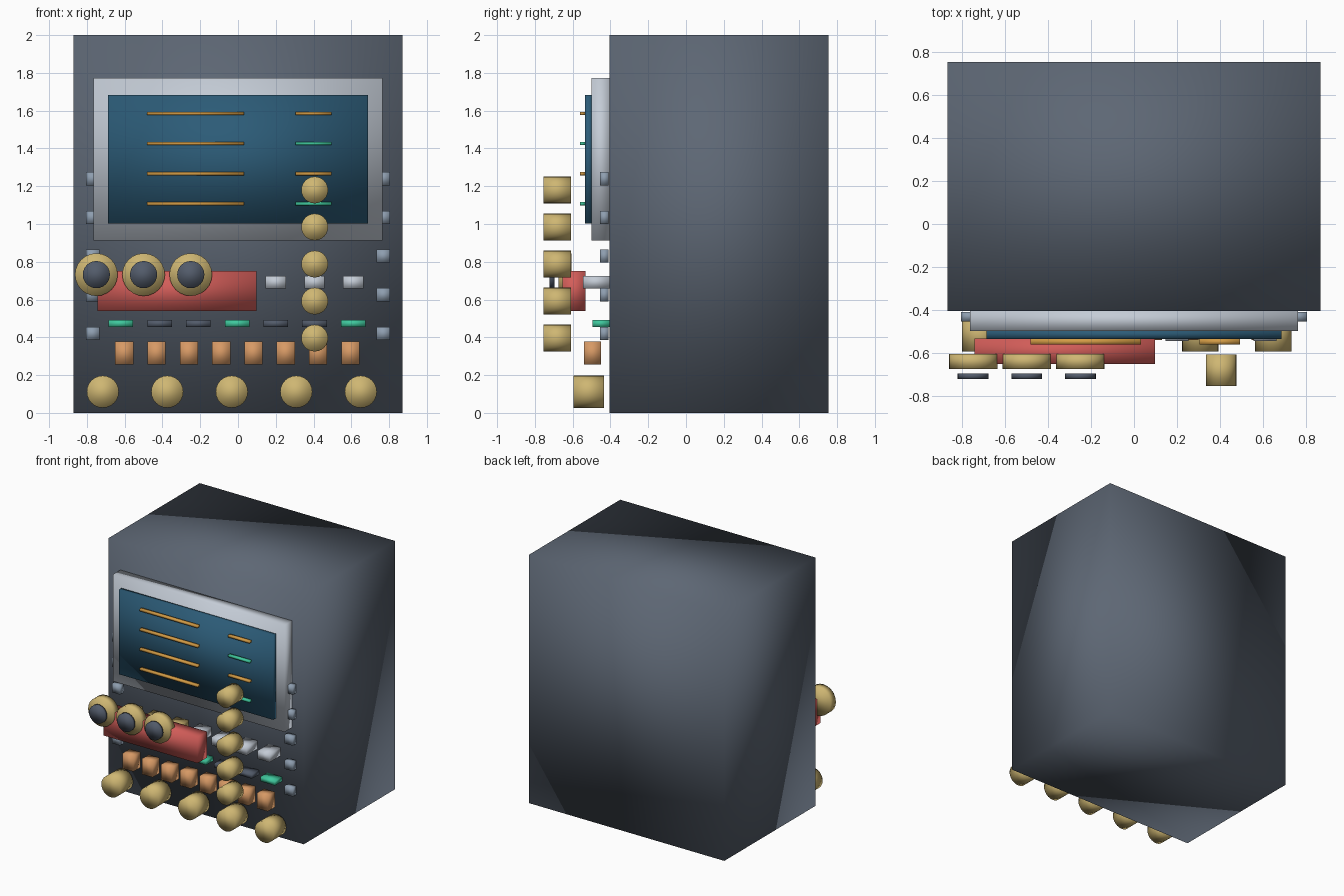
import bpy
import math

old = bpy.data.objects.get("Cube")
if old:
    bpy.data.objects.remove(old, do_unlink=True)


def material(name, r, g, b):
    m = bpy.data.materials.new(name)
    m.use_nodes = True
    m.diffuse_color = (r, g, b, 1)
    m.node_tree.nodes["Principled BSDF"].inputs["Base Color"].default_value = (r, g, b, 1)
    return m


SLATE = material("slate", 0.11, 0.135, 0.175)
SILVER = material("silver", 0.55, 0.6, 0.67)
BLUE = material("screen blue", 0.025, 0.105, 0.185)
RED = material("red", 0.65, 0.11, 0.1)
BRASS = material("brass", 0.62, 0.47, 0.17)
COPPER = material("copper", 0.68, 0.32, 0.13)
GREEN = material("green", 0.05, 0.58, 0.34)
AMBER = material("amber", 0.65, 0.33, 0.06)
STEEL = material("steel", 0.27, 0.34, 0.43)
DARK = material("dark slot", 0.085, 0.105, 0.145)


def finish(name, mat):
    ob = bpy.context.object
    ob.name = name
    ob.data.materials.append(mat)
    bpy.ops.object.shade_smooth()
    return ob


def box(name, mat, center, size):
    bpy.ops.mesh.primitive_cube_add(size=1, location=center)
    bpy.context.object.scale = size
    bpy.ops.object.transform_apply(location=False, rotation=False, scale=True)
    return finish(name, mat)


def knob(name, mat, center, radius, depth, sides=24):
    # Round part whose axis points out of the front
    bpy.ops.mesh.primitive_cylinder_add(vertices=sides, radius=radius, depth=depth,
                                        location=center, rotation=(math.pi / 2, 0, 0))
    bpy.ops.object.transform_apply(location=False, rotation=True, scale=False)
    return finish(name, mat)


# Cabinet and display
box("cabinet", SLATE, (0, 0.175, 1), (1.74, 1.16, 2))
box("display_frame", SILVER, (0, -0.45, 1.342), (1.53, 0.1, 0.86))
box("display_screen", BLUE, (0, -0.515, 1.343), (1.375, 0.04, 0.68))

# Readout lines on the display
for i in range(4):
    z = 1.585 - 0.159 * i
    box(f"long_readout_{i}", AMBER, (-0.225, -0.549, z), (0.515, 0.026, 0.018))
    box(f"short_readout_{i}", GREEN if i % 2 else AMBER, (0.4, -0.549, z), (0.19, 0.026, 0.018))

# Clips down both edges
for side, label in ((-1, "right"), (1, "left")):
    for i in range(5):
        box(f"{label}_clip_{i}", STEEL, (side * 0.77, -0.432, 1.24 - 0.205 * i),
            (0.072, 0.044, 0.07))

# Red block with three dials
box("red_block", RED, (-0.323, -0.593, 0.645), (0.84, 0.12, 0.21))
for i in range(3):
    x = -0.75 + 0.25 * i
    knob(f"dial_{i}", BRASS, (x, -0.64, 0.732), 0.113, 0.07)
    knob(f"dial_face_{i}", DARK, (x, -0.709, 0.732), 0.072, 0.026)

# Button row and indicator row
for i in range(7):
    x = -0.62 + 0.205 * i
    box(f"button_{i}", BRASS if i < 3 else SILVER, (x, -0.475, 0.691), (0.108, 0.14, 0.066))
    box(f"indicator_{i}", DARK if i % 3 else GREEN, (x, -0.45, 0.473), (0.13, 0.09, 0.036))

# Copper keys
for i in range(8):
    box(f"key_{i}", COPPER, (-0.602 + 0.171 * i, -0.495, 0.317), (0.096, 0.09, 0.124))

# Bottom row and vertical column of knobs
for i in range(5):
    knob(f"lower_knob_{i}", BRASS, (-0.716 + 0.3415 * i, -0.515, 0.112), 0.085, 0.16)
    knob(f"column_knob_{i}", BRASS, (0.406, -0.682, 1.18 - 0.196 * i), 0.071, 0.145)
